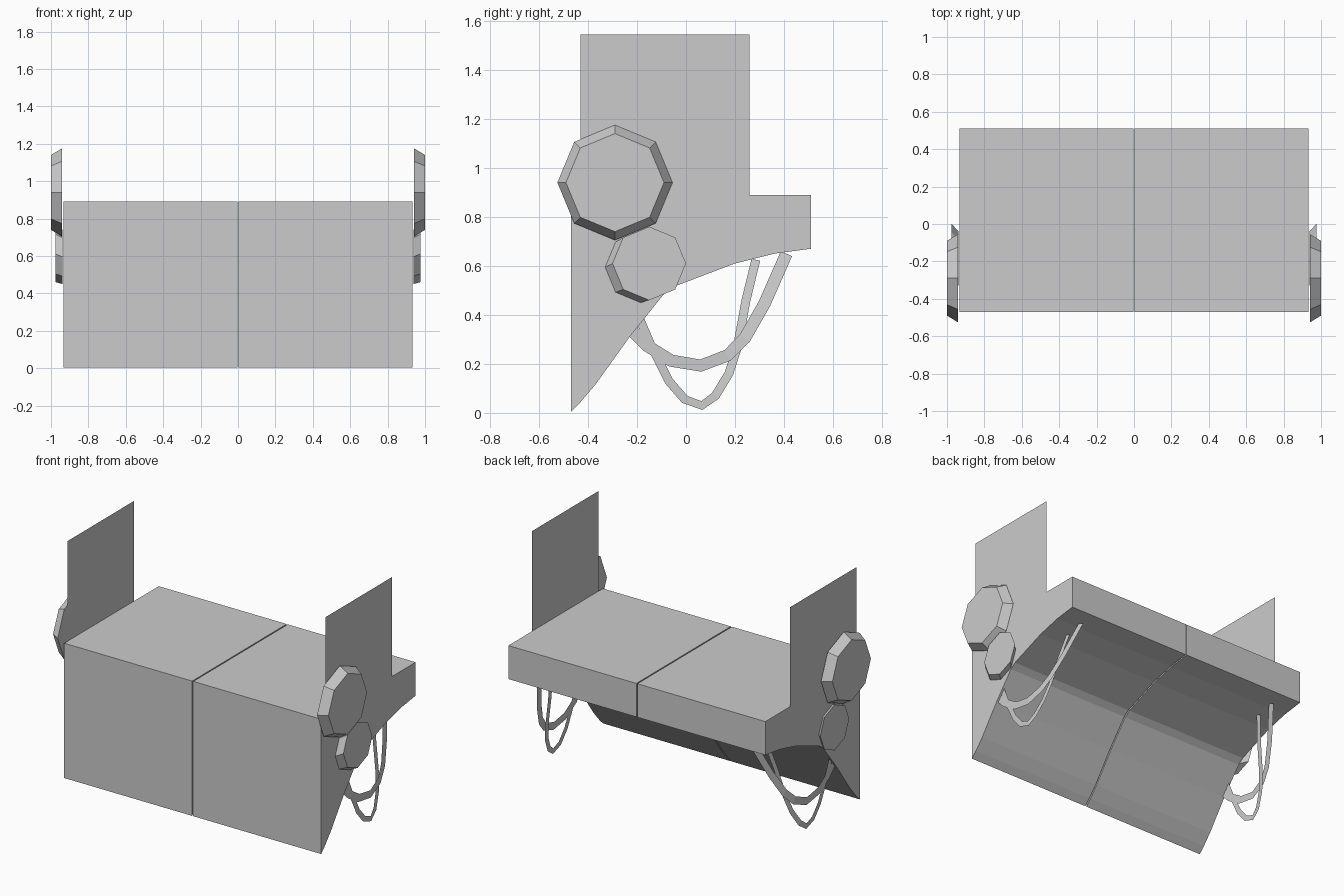
import bpy
import math

cube = bpy.data.objects.get("Cube")
if cube:
    bpy.data.objects.remove(cube, do_unlink=True)

grey = bpy.data.materials.new("plain_grey")
grey.use_nodes = True
GREY = (0.6, 0.6, 0.6, 1.0)
grey.diffuse_color = GREY
grey.node_tree.nodes["Principled BSDF"].inputs["Base Color"].default_value = GREY


def make(name, verts, faces):
    mesh = bpy.data.meshes.new(name)
    mesh.from_pydata(verts, [], faces)
    mesh.materials.append(grey)
    obj = bpy.data.objects.new(name, mesh)
    bpy.context.collection.objects.link(obj)
    return obj


def loft(name, rings, caps=(True, True)):
    """Bridge closed rings of equal length and cap the ends."""
    n = len(rings[0])
    verts = [v for ring in rings for v in ring]
    faces = [(r * n + i, r * n + (i + 1) % n, (r + 1) * n + (i + 1) % n, (r + 1) * n + i)
             for r in range(len(rings) - 1) for i in range(n)]
    if caps[0]:
        faces.append(tuple(reversed(range(n))))
    if caps[1]:
        faces.append(tuple(range(len(verts) - n, len(verts))))
    obj = make(name, verts, faces)
    # consistent outward normals
    import bmesh
    bm = bmesh.new()
    bm.from_mesh(obj.data)
    bmesh.ops.recalc_face_normals(bm, faces=bm.faces)
    bm.to_mesh(obj.data)
    bm.free()
    return obj


def octagon(x, y, z, r):
    return [(x, y + r * math.cos(k * math.pi / 4), z + r * math.sin(k * math.pi / 4))
            for k in range(8)]


def strap(name, side, path, width):
    """Flat hanging ribbon; its rear end leans inward under the body."""
    low = min(z for y, z in path)
    top = path[-1][1]
    verts = []
    for i, (y, z) in enumerate(path):
        y0, z0 = path[max(i - 1, 0)]
        y1, z1 = path[min(i + 1, len(path) - 1)]
        length = math.hypot(y1 - y0, z1 - z0)
        ny, nz = -(z1 - z0) / length * width / 2, (y1 - y0) / length * width / 2
        lean = (z - low) / (top - low) if y > 0.07 else 0
        x = side * (0.92 - 0.14 * lean)
        verts += [(x, y + ny, z + nz), (x, y - ny, z - nz)]
    make(name, verts, [(2 * i, 2 * i + 1, 2 * i + 3, 2 * i + 2) for i in range(len(path) - 1)])


body_profile = [(-0.47, 0.005), (-0.43, 0.045), (-0.37, 0.115), (-0.23, 0.31), (-0.09, 0.485),
                (-0.05, 0.515), (0.2, 0.61), (0.36, 0.65), (0.51, 0.67), (0.51, 0.89), (-0.47, 0.89)]
shallow_path = [(-0.22, 0.335), (-0.16, 0.275), (-0.06, 0.213), (0.06, 0.193), (0.17, 0.235),
                (0.24, 0.305), (0.32, 0.445), (0.41, 0.65)]
deep_path = [(-0.19, 0.385), (-0.145, 0.28), (-0.07, 0.13), (-0.005, 0.055), (0.065, 0.03),
             (0.12, 0.07), (0.175, 0.16), (0.21, 0.27), (0.245, 0.46), (0.285, 0.625)]

for side, tag in ((1, "left"), (-1, "right")):
    # body half, with a narrow seam at the middle
    loft(tag + "_body", [[(side * x, y, z) for y, z in body_profile] for x in (0.004, 0.933)])
    # upright side panel
    x = side * 0.936
    make(tag + "_side_panel",
         [(x, -0.43, 0.785), (x, 0.26, 0.785), (x, 0.26, 1.545), (x, -0.43, 1.545)],
         [(0, 1, 2, 3)])
    # bevelled discs
    loft(tag + "_large_disc", [octagon(side * 0.942, -0.29, 0.94, 0.235),
                               octagon(side * 1.0, -0.29, 0.94, 0.2)])
    loft(tag + "_small_disc", [octagon(side * 0.937, -0.185, 0.595, 0.145),
                               octagon(side * 0.975, -0.15, 0.61, 0.15)])
    # hanging straps
    strap(tag + "_shallow_strap", side, shallow_path, 0.05)
    strap(tag + "_deep_strap", side, deep_path, 0.036)
